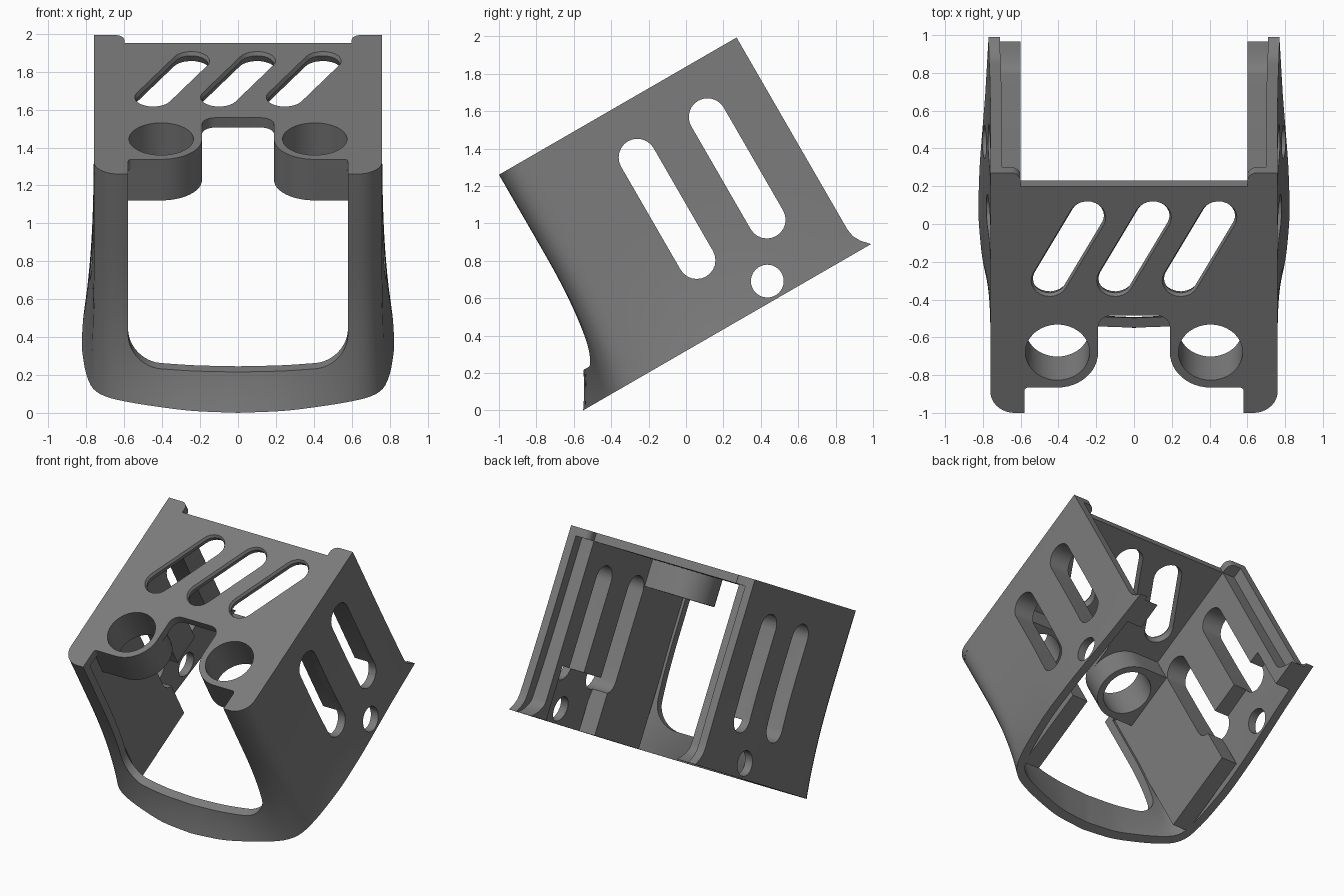
import bpy, bmesh, math
from mathutils import Matrix, Vector

if "Cube" in bpy.data.objects:
    bpy.data.objects.remove(bpy.data.objects["Cube"], do_unlink=True)

grey = bpy.data.materials.new("mid grey")
grey.use_nodes = True
grey.diffuse_color = (0.2, 0.2, 0.2, 1)
grey.node_tree.nodes["Principled BSDF"].inputs["Base Color"].default_value = (0.2, 0.2, 0.2, 1)

# Local frame: x across, u to the back along the top plate, d downwards from it
TILT = Matrix.Translation((0, -1, 1.26)) @ Matrix.Rotation(math.radians(30), 4, "X")
HEIGHT, BACK = 1.316, 1.467


def loft(name, loops):
    """Join equal loops of (x, u, d) points and cap both ends."""
    bm = bmesh.new()
    rings = [[bm.verts.new((x, u, -d)) for x, u, d in lp] for lp in loops]
    n = len(rings[0])
    for a, b in zip(rings, rings[1:]):
        for i in range(n):
            j = (i + 1) % n
            bm.faces.new((a[i], a[j], b[j], b[i]))
    caps = [bm.faces.new(rings[0]), bm.faces.new(rings[-1])]
    bm.normal_update()
    bmesh.ops.triangulate(bm, faces=caps)
    bmesh.ops.recalc_face_normals(bm, faces=bm.faces)
    mesh = bpy.data.meshes.new(name)
    bm.to_mesh(mesh)
    bm.free()
    mesh.materials.append(grey)
    ob = bpy.data.objects.new(name, mesh)
    bpy.context.collection.objects.link(ob)
    return ob


def prism(name, pts, axis, lo, hi):
    """Extrude a 2D outline along x, u or d."""
    place = {"x": lambda p, h: (h, p[0], p[1]),
             "u": lambda p, h: (p[0], h, p[1]),
             "d": lambda p, h: (p[0], p[1], h)}[axis]
    return loft(name, [[place(p, h) for p in pts] for h in (lo, hi)])


def arc(cx, cy, r, a, b, n=12):
    return [(cx + r * math.cos(math.radians(a + (b - a) * i / n)),
             cy + r * math.sin(math.radians(a + (b - a) * i / n))) for i in range(n + 1)]


def stadium(p, q, r):
    a = math.degrees(math.atan2(q[1] - p[1], q[0] - p[0]))
    return arc(*p, r, a + 90, a + 270) + arc(*q, r, a - 90, a + 90)


def cut(ob, cutters):
    for c in cutters:
        c.hide_render = True
        m = ob.modifiers.new("cut", "BOOLEAN")
        m.object, m.operation, m.solver = c, "DIFFERENCE", "EXACT"
        bpy.context.view_layer.objects.active = ob
        bpy.ops.object.modifier_apply(modifier=m.name)
        bpy.data.objects.remove(c, do_unlink=True)


def side_cutters():
    slots = [stadium((u, 0.29), (u, 0.925), 0.1) for u in (0.687, 1.12)]
    return [prism("side_cutter", p, "x", -1, 1) for p in slots + [arc(0.958, 1.21, 0.088, 0, 345, 23)]]


# Flared shell: a U-shaped wall that widens towards its open bottom
def resample(pts, n):
    pts = [Vector(p) for p in pts]
    lens = [0]
    for a, b in zip(pts, pts[1:]):
        lens.append(lens[-1] + (b - a).length)
    out = []
    for k in range(n + 1):
        s = lens[-1] * k / n
        i = next((i for i in range(1, len(lens)) if lens[i] >= s - 1e-7), len(lens) - 1)
        out.append(pts[i - 1].lerp(pts[i], (s - lens[i - 1]) / (lens[i] - lens[i - 1])))
    return out


def smooth(pts, times):
    for _ in range(times):
        pts = [pts[0]] + [(a + 2 * b + c) / 4 for a, b, c in zip(pts, pts[1:], pts[2:])] + [pts[-1]]
    return pts


N = 60
top_line = resample([(0, 0)] + arc(0.63, 0.13, 0.13, -90, 0) + [(0.76, BACK)], N)
low_line = smooth(resample([(0, -0.24), (0.25, -0.223), (0.5, -0.155), (0.68, -0.09), (0.765, -0.02),
                            (0.805, 0.18), (0.826, 0.45), (0.818, 0.75), (0.79, 1.15), (0.77, BACK)], N), 5)


def section(d):
    t = max(0, (d - 0.45) / (HEIGHT - 0.45)) ** 2.5
    half = [a.lerp(b, t) for a, b in zip(top_line, low_line)]
    flare = 0.071 * max(0, (d - 1.19) / (HEIGHT - 1.19)) ** 2
    half = [Vector((p.x, p.y + flare * max(0, (p.y - 1.2) / (BACK - 1.2)))) for p in half]
    outer = [Vector((-p.x, p.y)) for p in reversed(half[1:])] + half
    inner = []
    for i, p in enumerate(outer):
        run = outer[min(i + 1, len(outer) - 1)] - outer[max(i - 1, 0)]
        inner.append(p + Vector((-run.y, run.x)).normalized() * 0.06)
    inner[0].y, inner[-1].y = outer[0].y, outer[-1].y
    return [(p.x, p.y, d) for p in outer + inner[::-1]]


levels = [0, 0.25, 0.45] + [0.45 + (HEIGHT - 0.45) * k / 20 for k in range(1, 21)]
shell = loft("flared_shell", [section(d) for d in levels])
opening = [(-0.58, -0.1), (0.58, -0.1)] + arc(0.41, 0.96, 0.17, 0, 90) + arc(-0.41, 0.96, 0.17, 90, 180)
cut(shell, [prism("opening_cutter", opening, "u", -0.5, 0.14)] + side_cutters())

# Top plate with front notch, ring holes and slanted, eased slots
half = ([(0, 0.595)] + arc(0.12, 0.525, 0.07, 90, 0, 6) + arc(0.405, 0.37, 0.215, 180, 270)
        + arc(0.56, 0.135, 0.02, 90, 0, 4) + [(0.58, 0)] + arc(0.63, 0.13, 0.13, -90, 0)
        + [(0.76, BACK)] + arc(0.65, 1.417, 0.05, 90, 180, 6) + [(0.6, 1.385), (0, 1.385)])
outline = half + [(-x, u) for x, u in half[-2:0:-1]]
plate = prism("top_plate", outline, "d", 0, 0.06)


def ring(s):
    return prism("ring_cutter", arc(s * 0.405, 0.37, 0.17, 0, 352.5, 47), "d", -0.2, 0.5)


def slot(x):
    return loft("slot_cutter", [[(px, pu, d) for px, pu in stadium((x - 0.1, 0.81), (x + 0.1, 1.195), r)]
                                for d, r in ((-0.02, 0.108), (0.02, 0.088), (0.1, 0.115))])


cut(plate, [ring(-1), ring(1)] + [slot(x) for x in (-0.347, 0, 0.347)])

parts = [shell, plate]
for s, side in ((1, "left"), (-1, "right")):
    # Ring boss hanging under the plate and tied to the side wall
    pts = arc(0.405, 0.37, 0.215, 90, 270, 24) + [(0.62, 0.155), (0.62, 0.585)]
    boss = prism(side + "_ring_boss", [(s * x, u) for x, u in pts], "d", 0.03, 0.25)
    cut(boss, [ring(s)])

    # Thick inner lining with a flared rear flange and a recess at the lower back
    flare = [(1.385 + 0.125 * (k / 8) ** 2, 1.19 + (HEIGHT - 1.19) * k / 8) for k in range(9)]
    pts = [(0.05, 0.03), (1.385, 0.03)] + flare + [(1.31, HEIGHT), (1.31, 0.93), (0.65, 0.93),
                                                 (0.65, HEIGHT), (0.05, HEIGHT)]
    lining = prism(side + "_wall_lining", pts, "x", s * 0.6, s * 0.73)
    cut(lining, side_cutters())
    parts += [boss, lining]

for ob in parts:
    ob.data.transform(TILT)
    bpy.ops.object.select_all(action="DESELECT")
    ob.select_set(True)
    bpy.context.view_layer.objects.active = ob
    bpy.ops.object.shade_smooth_by_angle(angle=math.radians(30))
